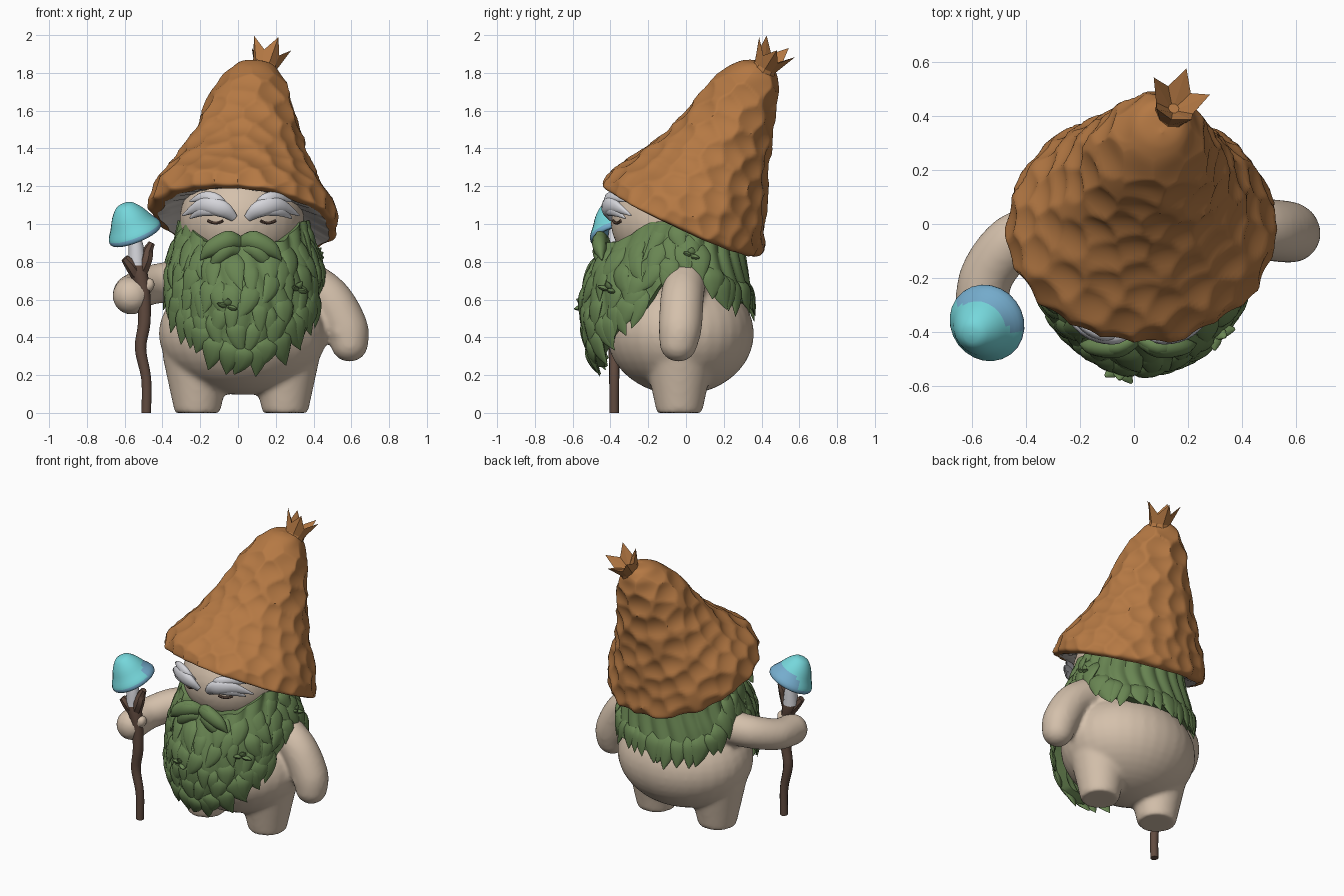
import bpy, bmesh, random
from math import sin, cos, pi, radians, sqrt
from mathutils import Vector, Matrix, kdtree

random.seed(4)
cube = bpy.data.objects.get("Cube")
if cube:
    bpy.data.objects.remove(cube)


def material(name, r, g, b):
    m = bpy.data.materials.new(name)
    m.use_nodes = True
    m.diffuse_color = (r, g, b, 1)
    m.node_tree.nodes["Principled BSDF"].inputs["Base Color"].default_value = (r, g, b, 1)
    return m


skin = material("skin", .66, .53, .41)
bark_hat = material("hat_brown", .46, .19, .057)
gill = material("gill_grey", .63, .58, .54)
moss = material("moss_green", .14, .235, .085)
wood = material("staff_brown", .12, .07, .05)
white = material("brow_white", .66, .66, .7)
cyan = material("cap_cyan", .18, .68, .71)
blue = material("cap_blue", .18, .42, .62)


def make(name, bm, mats, smooth=True, sharp=50):
    bmesh.ops.recalc_face_normals(bm, faces=bm.faces)
    me = bpy.data.meshes.new(name)
    bm.to_mesh(me)
    bm.free()
    for m in mats:
        me.materials.append(m)
    for p in me.polygons:
        p.use_smooth = smooth
    if smooth:
        me.set_sharp_from_angle(angle=radians(sharp))
    ob = bpy.data.objects.new(name, me)
    bpy.context.collection.objects.link(ob)
    return ob


def spline(rows, n):
    """Catmull-Rom through rows of numbers, n steps per span."""
    out = []
    last = len(rows) - 1
    for i in range(last):
        a, b, c, d = (rows[max(0, min(last, i + k))] for k in (-1, 0, 1, 2))
        for t in (k / n for k in range(n)):
            out.append([q + .5 * t * (r - p + t * (2*p - 5*q + 4*r - s + t * (3*(q - r) + s - p)))
                        for p, q, r, s in zip(a, b, c, d)])
    return out + [list(rows[-1])]


def loft(bm, rings, caps=True):
    vs = [[bm.verts.new(p) for p in ring] for ring in rings]
    n = len(vs[0])
    bands = [[bm.faces.new((a[i], a[(i+1) % n], b[(i+1) % n], b[i])) for i in range(n)]
             for a, b in zip(vs, vs[1:])]
    if caps:
        bm.faces.new(vs[0])
        bm.faces.new(vs[-1])
    return bands


def tube(bm, rows, out=(0, 1, 0), flat=1, sides=8, steps=4):
    """Tapered tube along rows of x, y, z, radius; thin along out."""
    rows = spline(rows, steps)
    pts = [Vector(r[:3]) for r in rows]
    rings = []
    for i, p in enumerate(pts):
        t = (pts[min(i+1, len(pts)-1)] - pts[max(i-1, 0)]).normalized()
        side = t.cross(Vector(out)).normalized()
        nrm = side.cross(t)
        r = max(rows[i][3], .002)
        rings.append([p + side*r*cos(2*pi*k/sides) + nrm*r*flat*sin(2*pi*k/sides) for k in range(sides)])
    loft(bm, rings)


def ball(bm, x, y, z, rx, ry=None, rz=None):
    mat = Matrix.Translation((x, y, z)) @ Matrix.Diagonal((rx, ry or rx, rz or rx, 1))
    bmesh.ops.create_uvsphere(bm, u_segments=32, v_segments=20, radius=1, matrix=mat)


# Body: belly, chest, head, legs and arms fused into one soft skin
bm = bmesh.new()
ball(bm, .025, -.03, .42, .445, .39, .325)
ball(bm, .02, -.02, .7, .37, .3, .35)
ball(bm, .02, -.05, 1.02, .33, .35, .3)
for x in (-.215, .25):
    bmesh.ops.create_cone(bm, cap_ends=True, segments=32, radius1=.12, radius2=.185, depth=.3,
                          matrix=Matrix.Translation((x, -.035, .15)))
left_arm = [(.33, 0, .72, .11), (.48, -.02, .61, .115), (.57, -.03, .46, .115), (.59, -.04, .37, .1)]
right_arm = [(-.3, -.02, .7, .11), (-.45, -.07, .68, .105), (-.55, -.2, .64, .1), (-.565, -.35, .62, .1)]
for arm in (left_arm, right_arm):
    for row in spline(arm, 8):
        ball(bm, *row)
ball(bm, -.475, -.38, .68, .04)
ball(bm, .535, -.1, .43, .04)
body = make("body", bm, [skin])
remesh = body.modifiers.new("fuse", 'REMESH')
remesh.mode = 'VOXEL'
remesh.voxel_size = .015
remesh.use_smooth_shade = True
soften = body.modifiers.new("soften", 'SMOOTH')
soften.factor = .5
soften.iterations = 8

# Hat: leaning cone of tilted rings (front y z, back y z, left x, right x), hammered with hollows
hat_rows = [(-.40, 1.185, .37, .83, -.42, .49), (-.445, 1.215, .415, .86, -.475, .535),
            (-.395, 1.285, .425, 1.05, -.445, .5), (-.255, 1.38, .435, 1.22, -.345, .42),
            (-.1, 1.5, .455, 1.42, -.24, .355), (.02, 1.63, .475, 1.6, -.175, .31),
            (.13, 1.76, .49, 1.74, -.095, .265), (.2, 1.82, .48, 1.8, -.04, .225),
            (.28, 1.86, .44, 1.85, .02, .18), (.34, 1.87, .36, 1.865, .1, .11)]
N = 200
rings = []
for yf, zf, yb, zb, xl, xr in spline(hat_rows, 11):
    ring = []
    for k in range(N):
        c, s = cos(2*pi*k/N), sin(2*pi*k/N)
        u = (1 + s) / 2
        ring.append(Vector(((xl+xr)/2 + c*(xr-xl)/2, yf + (yb-yf)*u, zf + (zb-zf)*u - .05*c*(xr-xl))))
    rings.append(ring)
everywhere = [p for ring in rings[2:] for p in ring]
seeds = []
for p in random.sample(everywhere, 4000):
    if all((p - q).length > random.uniform(.085, .125) for q in seeds):
        seeds.append(p)
tree = kdtree.KDTree(len(seeds))
for i, p in enumerate(seeds):
    tree.insert(p, i)
tree.balance()
dented = []
for j, ring in enumerate(rings):
    mid = sum(ring, Vector()) / N
    fade = min(1, max(0, (1 - j / len(rings)) * 5 - .8))
    dented.append([p + (p - mid).normalized() * fade * (.005 - .023 * max(0, 1 - (tree.find(p)[2] / .08)**2))
                   for p in ring])
mid = sum(rings[0], Vector()) / N
under = [[mid + (p - mid) * f + Vector((0, 0, lift + .003 * (k // 4 % 2))) for k, p in enumerate(rings[0])]
         for f, lift in ((.6, .07), (.85, .025))]
bm = bmesh.new()
for band in loft(bm, under + dented)[:2]:
    for f in band:
        f.material_index = 1
make("hat", bm, [bark_hat, gill], sharp=40)

# Pointed stalk on the hat tip
bm = bmesh.new()
turn = Vector((.2, .48, .83)).to_track_quat('Z', 'Y')
base = Vector((.135, .4, 1.8))


def crown(even, odd):
    return [base + turn @ Vector((r*cos(pi*k/5 - .2), r*sin(pi*k/5 - .2), h))
            for k in range(10) for r, h in [odd if k % 2 else even]]


loft(bm, [crown((.08, -.05), (.08, -.05)), crown((.065, .04), (.065, .04)),
          crown((.115, .17), (.075, .1)), crown((.02, .06), (.02, .06))])
make("hat_stalk", bm, [bark_hat], smooth=False)


# Beard and hair: surface wrapped around the body by angle (front = 0) and height
def lookup(table, x):
    for a, b in zip(table, table[1:]):
        if x <= b[0]:
            t = max(0, (x - a[0]) / (b[0] - a[0]))
            return [p + (q - p) * t for p, q in zip(a, b)][1:]
    return table[-1][1:]


girth = spline([(.2, .4, .45, .35), (.3, .42, .505, .36), (.45, .43, .545, .365), (.6, .425, .55, .345),
                (.75, .415, .51, .32), (.88, .37, .44, .3), (1.03, .335, .36, .29)], 4)
hem_table = [(0, .24), (20, .29), (35, .38), (50, .47), (65, .54), (78, .71), (90, .83),
             (105, .76), (120, .62), (150, .58), (180, .58)]
top_table = [(0, .89), (35, .91), (45, .95), (60, 1.01), (90, 1.02), (180, .98)]


def hem(a):
    return lookup(hem_table, abs(a) * 180 / pi)[0]


def top(a):
    return lookup(top_table, abs(a) * 180 / pi)[0]


def wrap(a, z, puff=0):
    rx, front, back = lookup(girth, z)
    return Vector((.03 + (rx + puff) * sin(a), -((front if cos(a) > 0 else back) + puff) * cos(a), z))


bm = bmesh.new()
angles = [2*pi*(k + .5)/200 - pi for k in range(200)]
shell = []
for puff, order in ((0, range(17)), (-.06, range(16, -1, -1))):
    for v in order:
        ring = []
        for a in angles:
            z = top(a) + (hem(a) - top(a)) * v / 16
            ring.append(wrap(a, z, puff + .02 * abs(sin(a*11 + 1.2*sin(z*9))) - .008))
        shell.append(ring)
loft(bm, shell + shell[:1], caps=False)
bmesh.ops.remove_doubles(bm, verts=bm.verts, dist=.0001)
make("beard_and_hair", bm, [moss])


def lock(bm, a, z, length, width, curl):
    rows = []
    for t, w, puff in ((0, .5, -.025), (.3, 1, 0), (.65, .75, .006), (1, .04, .01)):
        rows.append((*wrap(a + curl*t*t, z - length*t, puff), width*w))
    tube(bm, rows, out=(sin(a), -cos(a), 0), flat=.35, sides=10, steps=4)


bm = bmesh.new()
for k in range(38):
    a = 2*pi*k/38 - pi + random.uniform(-.05, .05)
    lock(bm, a, hem(a) + .13, random.uniform(.16, .23), random.uniform(.05, .068), random.uniform(-.12, .12))
for k in range(56):
    a = (k % 14 - 6.5) * .21 + random.uniform(-.1, .1)
    room = top(a) - hem(a)
    z = hem(a) + room * (.35 + .19 * (k // 14) + random.uniform(-.06, .06))
    lock(bm, a, z, min(.2, room*.6), random.uniform(.04, .06), random.uniform(-.22, .22))
make("beard_locks", bm, [moss])

# Moustache
bm = bmesh.new()
for s in (-1, 1):
    for drop, reach, r in ((0, .215, .05), (-.045, .16, .045), (.015, .17, .04)):
        tube(bm, [(.015, -.42, .895 + drop, r*.6), (.015 + s*.07, -.455, .91 + drop, r),
                  (.015 + s*reach*.75, -.455, .865 + drop, r*.85), (.015 + s*reach, -.445, .81 + drop, .004)],
             out=(0, -1, 0), flat=.8, sides=12)
make("moustache", bm, [moss])

# Leaf sprigs tucked in the beard
bm = bmesh.new()
for a, z in ((1.65, .83), (.72, .65), (-.2, .56)):
    for turn_a, rise in ((-.1, .02), (.02, .045), (.12, -.01)):
        tip = wrap(a + turn_a, z + rise, .04)
        root = wrap(a, z, -.01)
        tube(bm, [(*root, .008), (*((root + tip) / 2), .024), (*tip, .005)], out=(.1, .2, 1), flat=.6)
make("leaf_sprigs", bm, [moss])

# Eyebrows and closed eyes
brows, eyes = bmesh.new(), bmesh.new()
for s in (-1, 1):
    for path in ([(.035, -.4, 1.03, .022), (.1, -.42, 1.08, .046), (.2, -.39, 1.1, .04), (.31, -.29, 1.045, .004)],
                 [(.08, -.39, 1.07, .025), (.13, -.41, 1.12, .04), (.2, -.38, 1.14, .03), (.27, -.32, 1.12, .004)],
                 [(.09, -.4, 1.08, .02), (.14, -.41, 1.08, .035), (.21, -.38, 1.07, .03), (.27, -.32, 1.03, .004)]):
        tube(brows, [(.015 + s*x, y, z, r) for x, y, z, r in path], out=(s*.4, -1, 0), flat=.6, sides=12)
    lash = []
    for k in range(5):
        x, z = .1 + .02*k, 1.005 + .003*(k - 2)**2
        lash.append((.02 + s*x, -.052 - .35*sqrt(1 - (x/.33)**2), z, .008))
    tube(eyes, lash, out=(0, 0, 1), sides=6)
make("eyebrows", brows, [white])
make("closed_eyes", eyes, [wood])

# Staff with forked top
bm = bmesh.new()
tube(bm, [(-.485, -.38, 0, .026), (-.485, -.38, .18, .027), (-.515, -.38, .34, .031), (-.495, -.385, .48, .034),
          (-.5, -.385, .64, .037), (-.525, -.38, .75, .046), (-.54, -.38, .81, .042)], sides=9)
for prong in ([(-.53, -.38, .73, .038), (-.565, -.4, .78, .034), (-.6, -.41, .82, .022)],
              [(-.52, -.38, .73, .038), (-.485, -.39, .81, .034), (-.475, -.38, .86, .028), (-.455, -.38, .9, .018)]):
    tube(bm, prong, sides=7)
make("staff", bm, [wood])

# Mushroom on the staff
bm = bmesh.new()
tube(bm, [(-.535, -.38, .78, .048), (-.54, -.38, .88, .04), (-.56, -.38, .97, .028)], sides=12)
make("mushroom_stem", bm, [white])
bm = bmesh.new()
tilt = Vector((-.4, -.3, 1)).to_track_quat('Z', 'Y')
hub = Vector((-.56, -.378, .99))
profile = spline([(.003, .13), (.045, .12), (.085, .075), (.115, .02), (.145, -.03), (.137, -.058),
                  (.09, -.04), (.02, -.01)], 3)
bands = loft(bm, [[hub + tilt @ Vector((r*cos(pi*k/12), r*sin(pi*k/12), h)) for k in range(24)]
                  for r, h in profile])
for i, band in enumerate(bands):
    for f in band:
        away = f.calc_center_median() - hub
        f.material_index = int(i > 11 or (i > 7 and away.x * .5 + away.y > .035))
make("mushroom_cap", bm, [cyan, blue])
